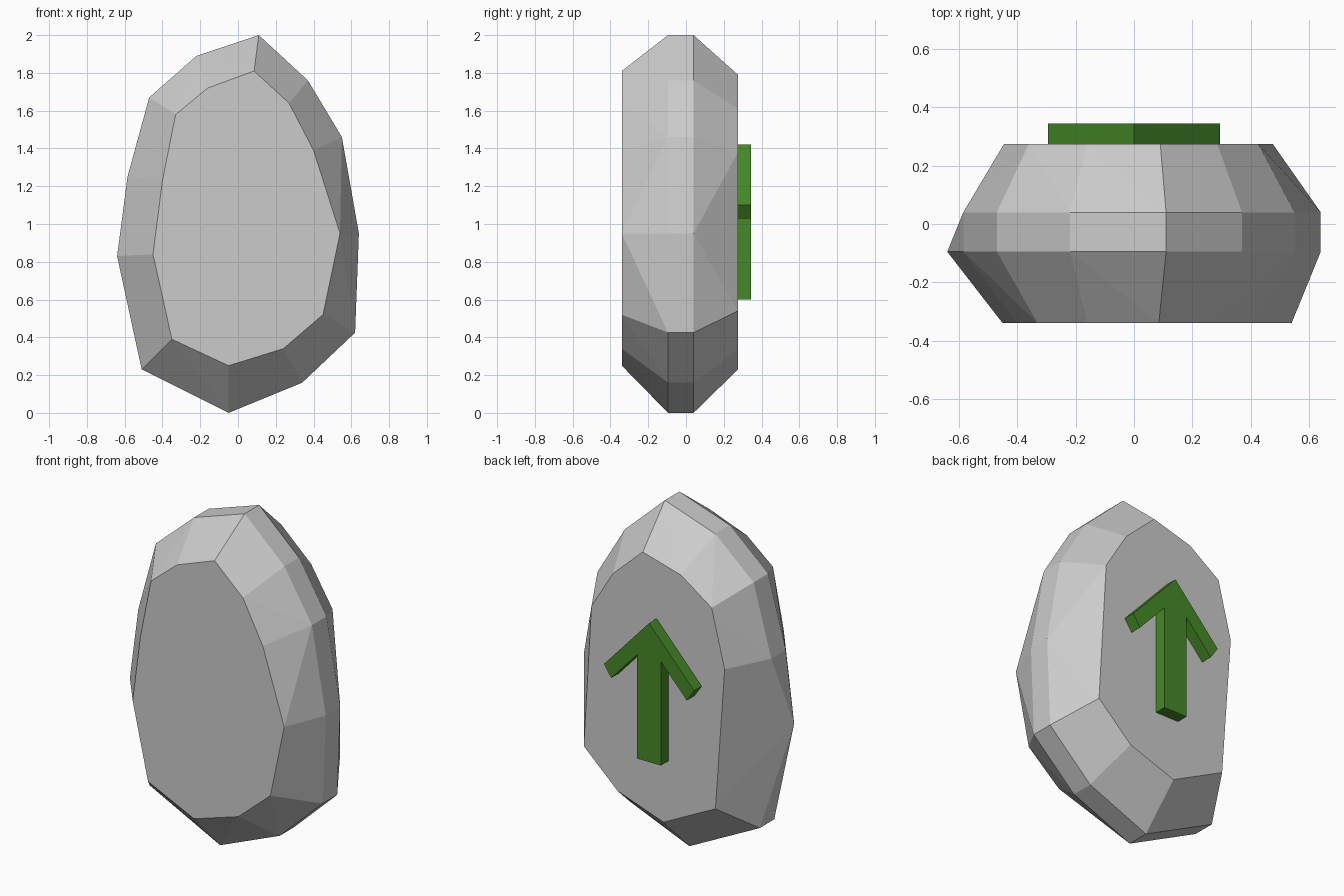
import bpy, bmesh

if "Cube" in bpy.data.objects:
    bpy.data.objects.remove(bpy.data.objects["Cube"])

def add_object(name, bm, color=None):
    bmesh.ops.recalc_face_normals(bm, faces=bm.faces)
    mesh = bpy.data.meshes.new(name)
    bm.to_mesh(mesh)
    bm.free()
    obj = bpy.data.objects.new(name, mesh)
    bpy.context.collection.objects.link(obj)
    if color:
        mat = bpy.data.materials.new(name + "_paint")
        mat.diffuse_color = color
        mat.use_nodes = True
        mat.node_tree.nodes["Principled BSDF"].inputs["Base Color"].default_value = mat.diffuse_color
        mesh.materials.append(mat)
    return obj

# Stone outlines (x, z), clockwise from the peak
front = [(.085, 1.81), (.27, 1.64), (.40, 1.39), (.54, .95), (.45, .52), (.24, .34),
         (-.05, .25), (-.35, .39), (-.45, .84), (-.40, 1.23), (-.33, 1.58), (-.16, 1.72)]
rim = [(.11, 2.0), (.37, 1.76), (.55, 1.46), (.64, .95), (.62, .425), (.34, .16),
       (-.05, 0), (-.51, .23), (-.64, .83), (-.585, 1.25), (-.47, 1.67), (-.22, 1.89)]
back = [(.09, 1.79), (.285, 1.61), (.425, 1.38), (.475, .54), (.255, .335),
        (-.045, .23), (-.385, .40), (-.445, 1.24), (-.36, 1.58), (-.16, 1.72)]
rim_back = rim[:8] + rim[9:]      # the left-most corner exists only on the front rim

# Chiselled stone: hull around the four outlines
bm = bmesh.new()
for y, ring in ((-.34, front), (-.095, rim), (.04, rim_back), (.275, back)):
    for x, z in ring:
        bm.verts.new((x, y, z))
hull = bmesh.ops.convex_hull(bm, input=bm.verts)
loose = [v for v in bm.verts if not v.link_faces]
bmesh.ops.delete(bm, geom=loose, context='VERTS')
bmesh.ops.dissolve_limit(bm, angle_limit=.01, verts=bm.verts, edges=bm.edges)
add_object("stone", bm)

# Raised arrow on the back face, mirrored half profile
half = [(.295, 1.10), (.247, 1.03), (.077, 1.215), (.077, .60)]
profile = [(0, 1.42)] + half + [(-x, z) for x, z in reversed(half)]
bm = bmesh.new()
face = bm.faces.new([bm.verts.new((x, .26, z)) for x, z in profile])
ext = bmesh.ops.extrude_face_region(bm, geom=[face])
top = [g for g in ext["geom"] if isinstance(g, bmesh.types.BMVert)]
bmesh.ops.translate(bm, verts=top, vec=(0, .085, 0))
add_object("arrow", bm, (.06, .25, .02, 1))
